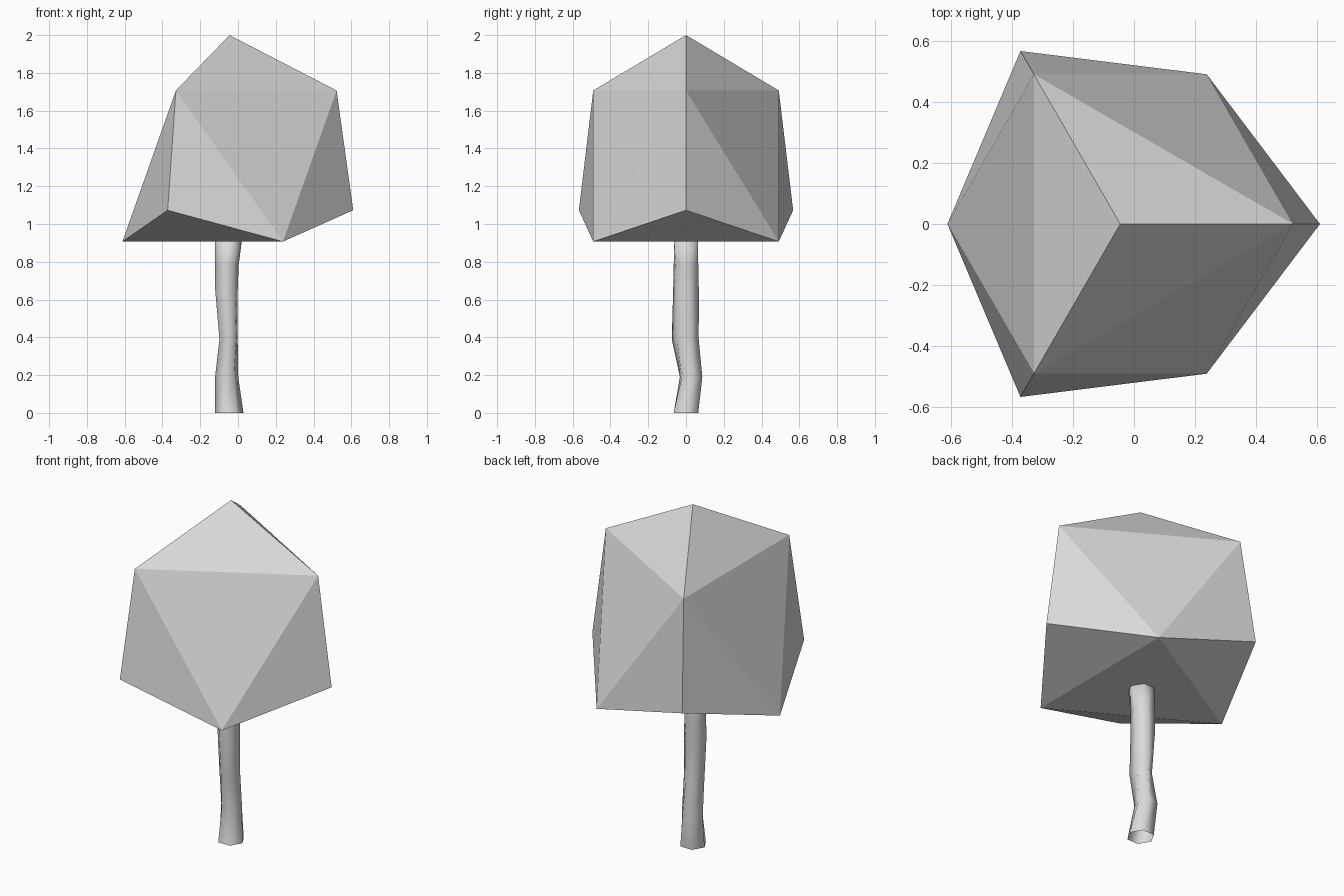
import bpy
from math import cos, sin, radians

cube = bpy.data.objects.get("Cube")
if cube:
    bpy.data.objects.remove(cube, do_unlink=True)

grey = bpy.data.materials.new("plain grey")
grey.use_nodes = True
colour = (0.7, 0.7, 0.7, 1)
grey.diffuse_color = colour
grey.node_tree.nodes["Principled BSDF"].inputs["Base Color"].default_value = colour

AXIS_X = -0.045


def make_object(name, verts, faces, smooth=False):
    mesh = bpy.data.meshes.new(name)
    mesh.from_pydata(verts, [], faces)
    mesh.materials.append(grey)
    mesh.polygons.foreach_set("use_smooth", [smooth] * len(mesh.polygons))
    mesh.update()
    obj = bpy.data.objects.new(name, mesh)
    bpy.context.collection.objects.link(obj)
    return obj


def ring(sides, rx, ry, z, cx=AXIS_X, cy=0.0, turn=0):
    angles = [radians(turn + 360 * i / sides) for i in range(sides)]
    return [(cx + rx * cos(a), cy + ry * sin(a), z) for a in angles]


# Faceted crown: apex above three triangular rings, flat underneath
verts = [(AXIS_X, 0, 2.0)]
verts += ring(3, 0.567, 0.567, 1.707)           # upper ring
verts += ring(3, 0.655, 0.655, 1.073)           # widest ring
verts += ring(3, 0.567, 0.567, 0.907, turn=60)  # lower ring
faces = []
for i in range(3):
    j = (i + 1) % 3
    up, up_next = 1 + i, 1 + j
    mid, mid_next = 4 + i, 4 + j
    low, low_next = 7 + i, 7 + j
    faces += [(0, up, up_next), (up, low, up_next), (up, mid, low),
              (up_next, low, mid_next), (mid_next, low, low_next)]
faces.append((9, 8, 7))
make_object("crown", verts, faces)

# Crooked six-sided trunk: height, centre x, centre y, half widths, twist
SECTIONS = [
    (0.0, -0.046, 0.0, 0.075, 0.075, 0),
    (0.19, -0.06, 0.027, 0.062, 0.064, 8),
    (0.39, -0.05, -0.004, 0.052, 0.072, 22),
    (0.65, -0.061, 0.0, 0.062, 0.07, 16),
    (0.78, -0.059, 0.0, 0.063, 0.07, 8),
    (0.95, -0.049, 0.0, 0.074, 0.074, 0),
]
verts, faces = [], []
for z, cx, cy, rx, ry, turn in SECTIONS:
    verts += ring(6, rx, ry, z, cx, cy, turn)
for s in range(len(SECTIONS) - 1):
    for i in range(6):
        a, b = s * 6 + i, s * 6 + (i + 1) % 6
        faces.append((a, b, b + 6, a + 6))
faces.append(tuple(range(len(verts) - 6, len(verts))))
make_object("trunk", verts, faces, smooth=True)
